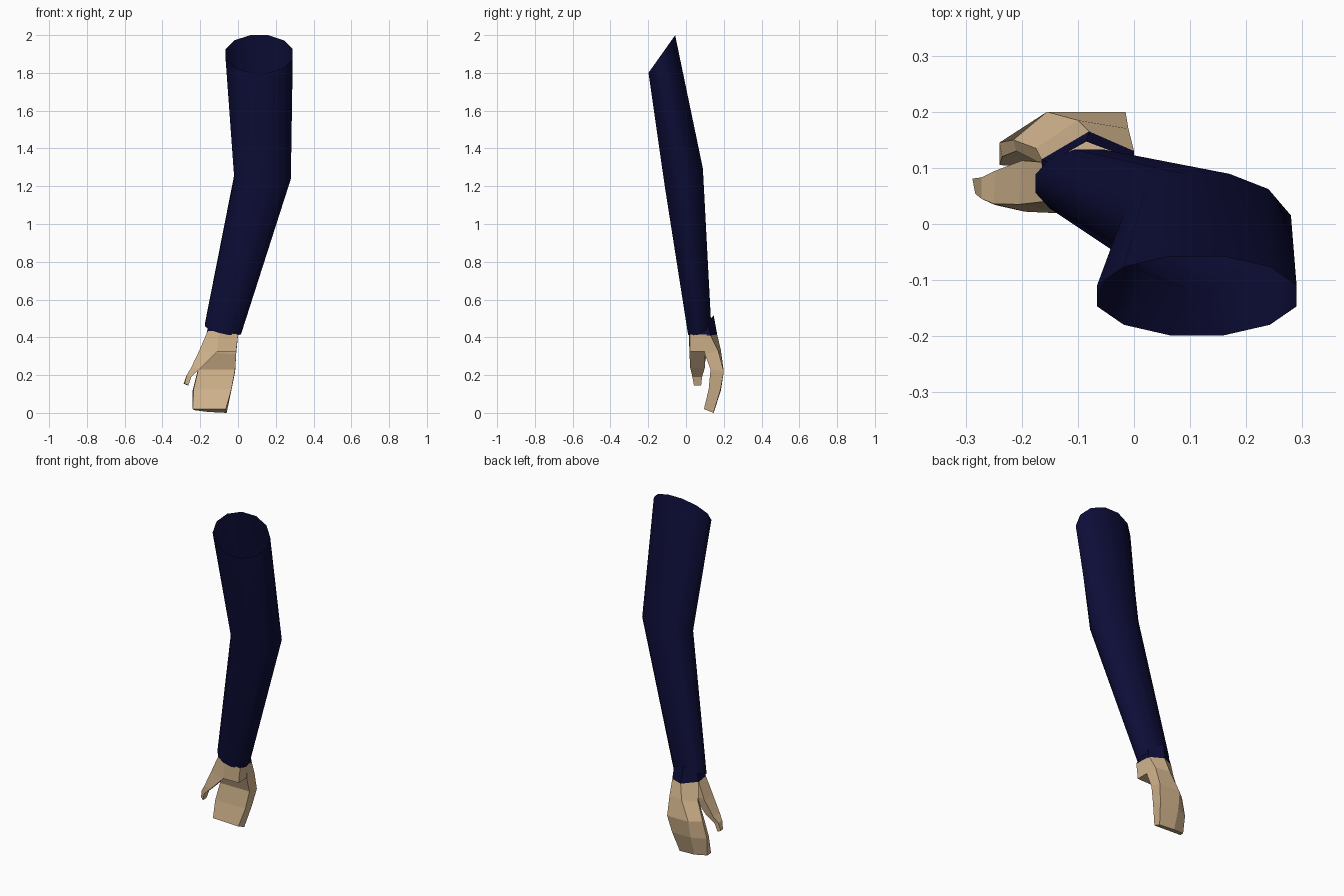
import bpy
import math

cube = bpy.data.objects.get("Cube")
if cube:
    bpy.data.objects.remove(cube, do_unlink=True)


def make_material(name, colour):
    mat = bpy.data.materials.new(name)
    mat.use_nodes = True
    mat.diffuse_color = colour
    shader = mat.node_tree.nodes["Principled BSDF"]
    shader.inputs["Base Color"].default_value = colour
    shader.inputs["Roughness"].default_value = 0.8
    return mat


navy = make_material("navy cloth", (0.004, 0.004, 0.04, 1))
skin = make_material("tan skin", (0.66, 0.47, 0.275, 1))


def loft(name, rings, mat, caps=True, smooth=False):
    """Skin a list of matching rings, each running clockwise, from top to bottom."""
    count = len(rings[0])
    verts = [point for ring in rings for point in ring]
    faces = []
    for level in range(len(rings) - 1):
        a, b = level * count, (level + 1) * count
        for i in range(count):
            j = (i + 1) % count
            faces.append((a + i, b + i, b + j, a + j))
    if caps:
        faces.append(tuple(range(count)))
        faces.append(tuple(reversed(range(len(verts) - count, len(verts)))))
    mesh = bpy.data.meshes.new(name)
    mesh.from_pydata(verts, [], faces)
    mesh.materials.append(mat)
    obj = bpy.data.objects.new(name, mesh)
    bpy.context.collection.objects.link(obj)
    bpy.context.view_layer.objects.active = obj
    for other in bpy.context.selected_objects:
        other.select_set(False)
    obj.select_set(True)
    # Make every face point outward
    bpy.ops.object.mode_set(mode='EDIT')
    bpy.ops.mesh.select_all(action='SELECT')
    bpy.ops.mesh.normals_make_consistent(inside=False)
    bpy.ops.object.mode_set(mode='OBJECT')
    if smooth:
        bpy.ops.object.shade_smooth_by_angle(angle=math.radians(50))
    return obj


def oval(centre, rx, ry, tilt_x, tilt_y, sides=12):
    """Tilted elliptical ring with flat sides facing the axes."""
    x, y, z = centre
    ring = []
    for i in range(sides):
        t = math.tau * (i + 0.5) / sides
        c, s = math.cos(t), math.sin(t)
        ring.append((x + rx * c, y + ry * s, z + tilt_x * c + tilt_y * s))
    return ring


# Open sleeve: shoulder, elbow, wrist
loft("sleeve", [
    oval((0.112, -0.128, 1.9), 0.184, 0.073, 0, 0.103),
    oval((0.13, -0.012, 1.25), 0.155, 0.105, 0, 0.045),
    oval((-0.08, 0.072, 0.443), 0.099, 0.063, -0.022, 0.025),
], navy, caps=False, smooth=True)

# Inner cuff, rising behind the wrist
wrist = [(0, 0.13, 0.41), (-0.08, 0.165, 0.415), (-0.165, 0.115, 0.43),
         (-0.16, 0.04, 0.435), (-0.1, 0.015, 0.43), (0, 0.02, 0.415)]
cuff_top = [(0, 0.115, 0.47), (-0.085, 0.147, 0.515), (-0.15, 0.11, 0.48),
            (-0.15, 0.05, 0.48), (-0.1, 0.03, 0.48), (-0.01, 0.04, 0.46)]
loft("cuff", [cuff_top, wrist], navy, caps=False, smooth=True)

# Back of the hand and the joined, curled fingers
loft("fingers", [
    wrist[:3] + [(-0.15, 0.08, 0.43), (0, 0.08, 0.41)],
    [(-0.01, 0.17, 0.33), (-0.1, 0.185, 0.33), (-0.175, 0.135, 0.32),
     (-0.15, 0.1, 0.32), (-0.01, 0.1, 0.31)],
    [(-0.015, 0.2, 0.22), (-0.155, 0.2, 0.22), (-0.215, 0.15, 0.22),
     (-0.21, 0.13, 0.23), (-0.015, 0.13, 0.23)],
    [(-0.035, 0.182, 0.12), (-0.16, 0.185, 0.12), (-0.24, 0.145, 0.12),
     (-0.235, 0.12, 0.125), (-0.035, 0.12, 0.125)],
    [(-0.06, 0.145, 0), (-0.16, 0.148, 0.005), (-0.235, 0.135, 0.015),
     (-0.24, 0.105, 0.02), (-0.065, 0.095, 0.02)],
], skin)

# Heel of the palm
heel_low = [(-0.01, 0.11, 0.325), (-0.2, 0.113, 0.33), (-0.205, 0.035, 0.33),
            (-0.11, 0.018, 0.325), (-0.01, 0.02, 0.325)]
loft("palm_heel", [
    [(0, 0.11, 0.415), (-0.16, 0.11, 0.43)] + wrist[3:], heel_low], skin)

# Thumb hanging from the outer half of the heel
loft("thumb", [
    [(-0.12, 0.1, 0.327)] + heel_low[1:4],
    [(-0.2, 0.1, 0.24), (-0.247, 0.095, 0.235),
     (-0.25, 0.036, 0.235), (-0.195, 0.022, 0.24)],
    [(-0.25, 0.085, 0.19), (-0.272, 0.083, 0.2),
     (-0.272, 0.045, 0.2), (-0.248, 0.034, 0.19)],
    [(-0.265, 0.08, 0.145), (-0.288, 0.081, 0.155),
     (-0.283, 0.054, 0.155), (-0.262, 0.042, 0.145)],
], skin)
